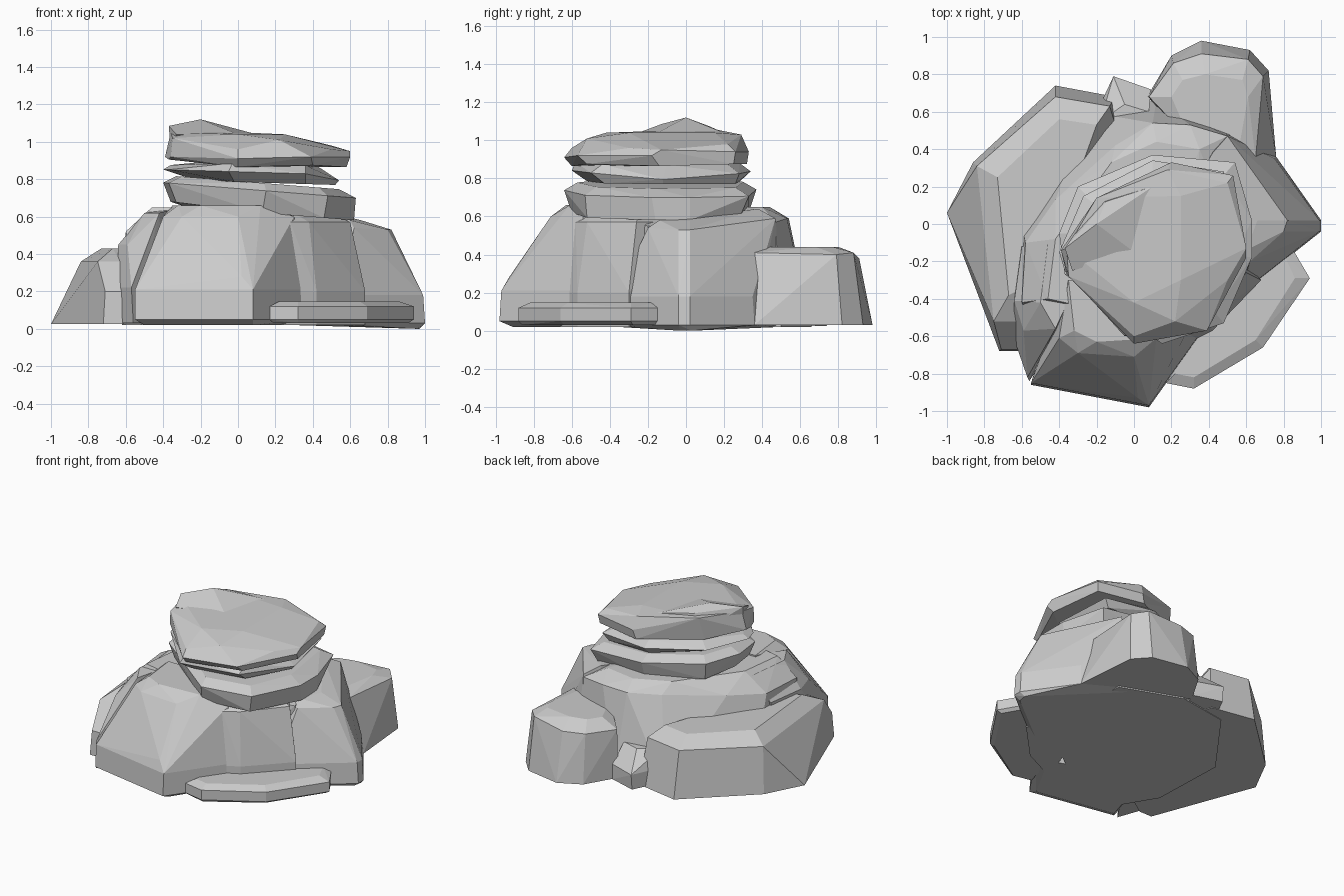
import bpy, bmesh
from math import radians


def rock(name, rings, tilt=(0, 0)):
    """Faceted stone: convex hull of stacked outlines (z, [(x, y[, dz])...])."""
    bm = bmesh.new()
    for z, pts in rings:
        for p in pts:
            dz = p[2] if len(p) > 2 else 0
            bm.verts.new((p[0], p[1], z + dz + p[0] * tilt[0] + p[1] * tilt[1]))
    res = bmesh.ops.convex_hull(bm, input=bm.verts[:])
    junk = {v for v in res["geom_interior"] + res["geom_unused"]
            if isinstance(v, bmesh.types.BMVert)}
    bmesh.ops.delete(bm, geom=list(junk), context='VERTS')
    bmesh.ops.dissolve_limit(bm, angle_limit=radians(4), verts=bm.verts[:], edges=bm.edges[:])
    bmesh.ops.recalc_face_normals(bm, faces=bm.faces[:])
    me = bpy.data.meshes.new(name)
    bm.to_mesh(me)
    bm.free()
    ob = bpy.data.objects.new(name, me)
    bpy.context.collection.objects.link(ob)
    return ob


# Central mound
rock("mound_core", [
    (0.02, [(-0.6, -0.45), (-0.62, 0.1), (-0.25, 0.6), (0.12, 0.66), (0.55, 0.5), (0.6, -0.2), (0.1, -0.55), (-0.45, -0.7)]),
    (0.55, [(-0.6, -0.42, -0.03), (-0.58, -0.1, -0.03), (-0.42, 0.13), (-0.1, 0.42, 0.03),
            (0.1, 0.54, 0.04), (0.3, 0.53, 0.04), (0.5, 0.47, 0.02), (0.6, -0.2)]),
    (0.65, [(-0.46, -0.4), (-0.42, -0.08), (-0.12, 0.33), (0.12, 0.44), (0.35, 0.4), (0.3, -0.25, -0.02), (0, -0.5)]),
])

# Front block and the chunk split off to its left
rock("front_block", [
    (0.02, [(-0.5, -0.8), (0.08, -0.91), (0.28, -0.55), (-0.35, -0.3)]),
    (0.05, [(-0.55, -0.86), (0.08, -0.98), (0.35, -0.6), (-0.4, -0.35)]),
    (0.21, [(-0.55, -0.85), (0.08, -0.97), (0.35, -0.59)]),
    (0.28, [(-0.48, -0.82), (0.02, -0.93)]),
    (0.6, [(-0.4, -0.61), (-0.3, -0.69), (0.0, -0.71), (0.15, -0.64), (0.3, -0.54)]),
    (0.66, [(-0.32, -0.57), (-0.2, -0.63), (0.12, -0.61), (0.15, -0.3), (-0.35, -0.3)]),
])
rock("front_left_chunk", [
    (0.03, [(-0.65, -0.59), (-0.56, -0.84), (-0.4, -0.6), (-0.35, -0.2), (-0.62, -0.2)]),
    (0.22, [(-0.65, -0.59), (-0.57, -0.82)]),
    (0.45, [(-0.64, -0.41), (-0.6, -0.12), (-0.59, -0.57), (-0.5, -0.66)]),
    (0.62, [(-0.5, -0.42), (-0.42, -0.56), (-0.46, -0.1), (-0.3, -0.3, 0.03)]),
])

# Right flank: two stones meeting at narrow cracks
rock("right_block_front", [
    (0.02, [(0.15, -0.7), (0.42, -0.57), (0.68, -0.3), (0.4, 0)]),
    (0.2, [(0.18, -0.69), (0.42, -0.57), (0.68, -0.3)]),
    (0.57, [(0.28, -0.58), (0.38, -0.52), (0.6, -0.26), (0.4, 0)]),
    (0.62, [(0.3, -0.48), (0.5, -0.25), (0.3, 0)]),
])
rock("right_block_back", [
    (0.0, [(0.55, -0.36, 0.02), (0.96, -0.03), (0.97, 0.03), (0.73, 0.34, 0.02), (0.45, 0.5, 0.02), (0.3, 0, 0.02)]),
    (0.03, [(0.57, -0.38), (1.0, -0.04), (1.0, 0.02), (0.76, 0.36), (0.48, 0.52)]),
    (0.18, [(0.57, -0.37), (0.99, -0.04), (0.99, 0.02), (0.75, 0.35)]),
    (0.53, [(0.62, -0.2, 0.01), (0.8, -0.04), (0.82, 0.02), (0.5, 0.47, 0.06)]),
    (0.59, [(0.6, -0.14, -0.01), (0.66, 0.02, -0.01), (0.42, 0.38, 0.05), (0.2, 0, 0.02)]),
])

# Low side boulders around the mound
rock("left_boulder", [
    (0.025, [(-1, 0.06), (-0.86, 0.33), (-0.42, 0.74), (-0.1, 0.68), (0, 0.2), (-0.5, -0.6),
             (-0.62, -0.68), (-0.72, -0.68)]),
    (0.2, [(-0.71, -0.67), (-0.62, -0.67)]),
    (0.36, [(-0.84, 0.31), (-0.42, 0.68), (-0.13, 0.63), (-0.75, -0.52), (-0.63, -0.52)]),
    (0.43, [(-0.73, 0.25), (-0.4, 0.56), (-0.2, 0.53), (-0.67, -0.38), (-0.5, -0.3)]),
])
rock("back_boulder", [
    (0.03, [(0.07, 0.68), (0.2, 0.9), (0.36, 0.98), (0.62, 0.93), (0.72, 0.82), (0.76, 0.36), (0.4, 0.33)]),
    (0.38, [(0.08, 0.68), (0.21, 0.86), (0.36, 0.91), (0.61, 0.88, 0.03), (0.69, 0.79, 0.02), (0.65, 0.35, 0.03)]),
    (0.44, [(0.2, 0.68), (0.26, 0.77), (0.38, 0.8), (0.58, 0.77), (0.61, 0.68), (0.56, 0.4), (0.3, 0.45)]),
])
rock("small_back_stone", [
    (0.03, [(-0.18, 0.64), (-0.11, 0.78), (0.09, 0.72), (0, 0.45)]),
    (0.14, [(-0.18, 0.64), (-0.11, 0.79), (0.09, 0.72)]),
    (0.26, [(-0.18, 0.55), (-0.05, 0.64), (0.08, 0.6), (0, 0.45)]),
])
rock("front_step", [
    (0.03, [(0.19, -0.83), (0.32, -0.86), (0.67, -0.64), (0.91, -0.28), (0.83, -0.14), (0.3, -0.4)]),
    (0.05, [(0.17, -0.85), (0.32, -0.88), (0.69, -0.66), (0.94, -0.29), (0.84, -0.12), (0.3, -0.4)]),
    (0.12, [(0.17, -0.85), (0.32, -0.88), (0.69, -0.66), (0.94, -0.29), (0.84, -0.12), (0.3, -0.4)]),
    (0.147, [(0.22, -0.8), (0.32, -0.82), (0.65, -0.62), (0.86, -0.29), (0.8, -0.16), (0.3, -0.4)]),
])

# Three slabs stacked on top
rock("lower_slab", [
    (0.63, [(-0.36, -0.05, 0.02), (-0.33, -0.26, 0.02), (0.13, -0.6), (0.46, -0.52), (0.62, -0.16), (0.62, 0.02),
            (0.5, 0.28), (0.1, 0.33), (-0.28, 0.18)]),
    (0.75, [(-0.4, -0.05), (-0.37, -0.27), (0.15, -0.64), (0.48, -0.53), (0.63, -0.18), (0.63, 0.02),
            (0.54, 0.33), (0.1, 0.37), (-0.3, 0.2)]),
    (0.79, [(-0.33, -0.05), (-0.3, -0.23), (0.14, -0.57), (0.43, -0.47), (0.54, -0.16), (0.48, 0.26),
            (0.1, 0.3), (-0.25, 0.15)]),
], (-0.08, 0.0))
rock("middle_slab", [
    (0.785, [(-0.25, -0.12, 0.01), (-0.02, -0.52), (0.36, -0.43), (0.52, -0.12), (0.44, 0.26), (0.1, 0.28), (-0.18, 0.1, 0.01)]),
    (0.84, [(-0.4, -0.15), (-0.37, -0.25), (-0.05, -0.6), (0.36, -0.5), (0.54, -0.12, -0.03), (0.48, 0.28),
            (0.1, 0.34), (-0.27, 0.15)]),
    (0.885, [(-0.36, -0.15, -0.02), (-0.03, -0.58), (0.36, -0.44), (0.42, -0.1), (0.38, 0.22), (0.1, 0.28), (-0.2, 0.1)]),
], (-0.03, 0.0))
rock("top_slab", [
    (0.875, [(-0.37, -0.22, 0.03), (0.0, -0.6, -0.01), (0.4, -0.52), (0.58, -0.14, -0.01), (0.52, 0.25),
             (0.18, 0.32), (-0.22, 0.1, 0.02)]),
    (0.92, [(-0.39, -0.14), (-0.36, -0.27), (0.0, -0.64, -0.01), (0.39, -0.57), (0.6, -0.18), (0.53, 0.26, 0.02),
            (0.2, 0.33, 0.02)]),
    (1.0, [(-0.35, -0.28, 0.02), (0.0, -0.6, -0.04), (0.22, -0.52, 0.01), (0.5, -0.3, -0.04), (0.6, -0.13, -0.05),
           (0.5, 0.22, -0.02), (0.18, 0.29, 0.03), (-0.2, 0.14, 0.06)]),
    (1.04, [(-0.36, -0.13, 0.01), (-0.28, -0.24), (0.0, -0.42), (0.25, -0.3), (0.25, 0.15)]),
])
# Raised corner on the top slab
rock("top_ridge", [
    (0.95, [(-0.36, -0.14), (-0.2, 0.12), (0.2, 0.25)]),
    (1.04, [(-0.33, -0.25), (0, -0.15), (0.1, 0.2)]),
    (1.085, [(-0.37, -0.13), (-0.2, 0.0, 0.035), (-0.15, 0.12, -0.01)]),
])
